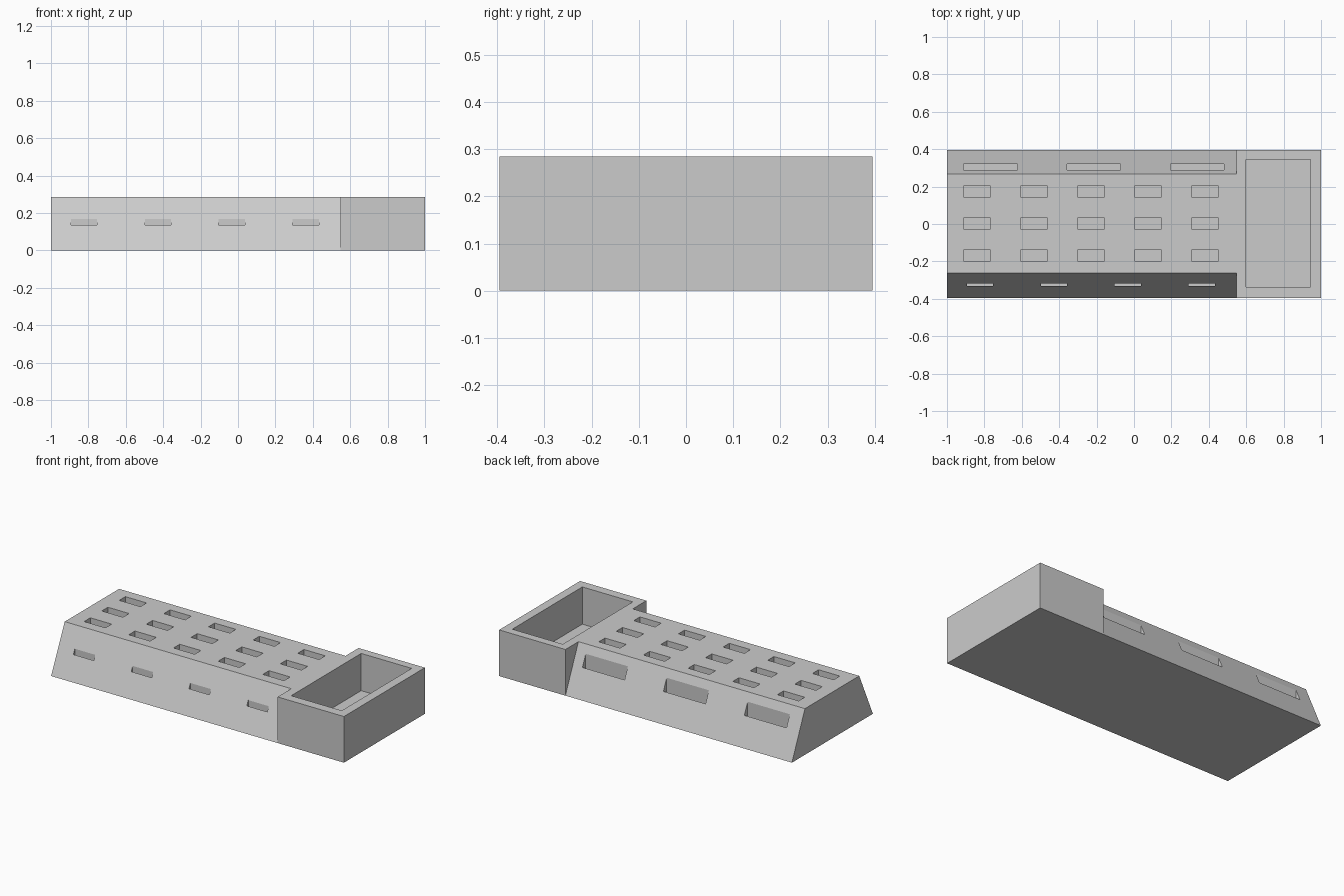
import bpy
import bmesh
from mathutils import Matrix, Vector

if "Cube" in bpy.data.objects:
    bpy.data.objects.remove(bpy.data.objects["Cube"], do_unlink=True)

HEIGHT = 0.285
HALF_DEPTH = 0.395
SPLIT = 0.547      # where the card block meets the tray

grey = bpy.data.materials.new("plain grey")
grey.use_nodes = True
tone = (0.6, 0.6, 0.6, 1)
grey.diffuse_color = tone
grey.node_tree.nodes["Principled BSDF"].inputs["Base Color"].default_value = tone


def add_box(bm, x, y, z):
    """Add a box given its (low, high) range on each axis."""
    size = Vector([r[1] - r[0] for r in (x, y, z)])
    centre = Vector([(r[0] + r[1]) / 2 for r in (x, y, z)])
    matrix = Matrix.Translation(centre) @ Matrix.Diagonal(size).to_4x4()
    bmesh.ops.create_cube(bm, size=1, matrix=matrix)


def make_object(name, bm):
    bmesh.ops.recalc_face_normals(bm, faces=bm.faces)
    mesh = bpy.data.meshes.new(name)
    bm.to_mesh(mesh)
    bm.free()
    mesh.materials.append(grey)
    obj = bpy.data.objects.new(name, mesh)
    bpy.context.collection.objects.link(obj)
    return obj


def carve(obj, cutter_bm):
    """Cut the pockets out of a part and discard the cutter."""
    cutter = make_object("pocket_cutter", cutter_bm)
    cutter.hide_render = True
    mod = obj.modifiers.new("pockets", "BOOLEAN")
    mod.operation = "DIFFERENCE"
    mod.solver = "EXACT"
    mod.object = cutter
    graph = bpy.context.evaluated_depsgraph_get()
    result = bpy.data.meshes.new_from_object(obj.evaluated_get(graph))
    obj.modifiers.clear()
    obj.data = result
    bpy.data.objects.remove(cutter, do_unlink=True)


# Card block: a trapezoid section extruded along x
bm = bmesh.new()
section = [(-HALF_DEPTH, 0), (HALF_DEPTH, 0), (0.268, HEIGHT), (-0.262, HEIGHT)]
end = bm.faces.new([bm.verts.new((-1, y, z)) for y, z in section])
extruded = bmesh.ops.extrude_face_region(bm, geom=[end], use_keep_orig=True)["geom"]
moved = [g for g in extruded if isinstance(g, bmesh.types.BMVert)]
bmesh.ops.translate(bm, verts=moved, vec=(1 + SPLIT, 0, 0))
card_block = make_object("card_block", bm)

cuts = bmesh.new()
# Grid of plug sockets in the top
for col in range(5):
    x = -0.912 + 0.305 * col
    for row in (-1, 0, 1):
        y = 0.003 + 0.171 * row
        add_box(cuts, (x, x + 0.145), (y - 0.03, y + 0.03), (0.08, 0.4))
# Narrow upright slots in the front slope
for i in range(4):
    x = -0.893 + 0.395 * i
    add_box(cuts, (x, x + 0.14), (-0.331, -0.317), (0.06, 0.4))
# Wide upright slots in the back slope
for i in range(3):
    x = -0.912 + 0.553 * i
    add_box(cuts, (x, x + 0.288), (0.29, 0.322), (0.06, 0.4))
carve(card_block, cuts)

# Open tray at the left end
bm = bmesh.new()
add_box(bm, (SPLIT, 1), (-HALF_DEPTH, HALF_DEPTH), (0, HEIGHT))
tray = make_object("tray", bm)
cuts = bmesh.new()
add_box(cuts, (0.6, 0.945), (-0.338, 0.345), (0.055, 0.4))
carve(tray, cuts)
